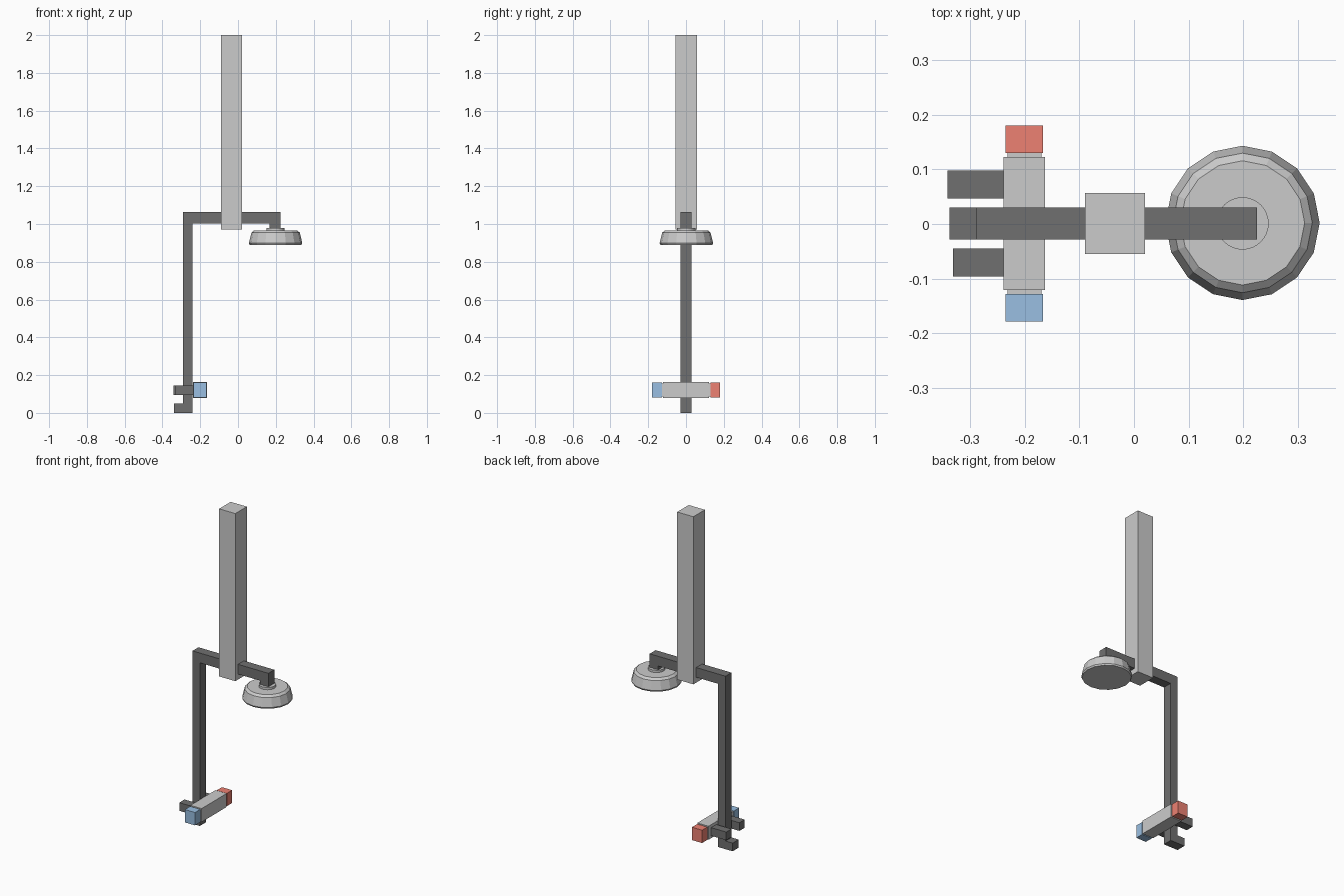
import bpy, bmesh
from math import cos, sin, pi

if "Cube" in bpy.data.objects:
    bpy.data.objects.remove(bpy.data.objects["Cube"])


def finish(name, bm, mat=None):
    bmesh.ops.recalc_face_normals(bm, faces=bm.faces)
    mesh = bpy.data.meshes.new(name)
    bm.to_mesh(mesh)
    bm.free()
    obj = bpy.data.objects.new(name, mesh)
    bpy.context.collection.objects.link(obj)
    if mat:
        mesh.materials.append(mat)
    return obj


def material(name, color):
    mat = bpy.data.materials.new(name)
    mat.diffuse_color = (*color, 1)
    mat.use_nodes = True
    mat.node_tree.nodes["Principled BSDF"].inputs["Base Color"].default_value = mat.diffuse_color
    return mat


def box(name, xs, ys, zs, mat=None):
    bm = bmesh.new()
    bmesh.ops.create_cube(bm, size=1)
    for v in bm.verts:
        for i, (lo, hi) in enumerate((xs, ys, zs)):
            v.co[i] = hi if v.co[i] > 0 else lo
    return finish(name, bm, mat)


def lathe(name, profile, cx, cy, sides=16):
    bm = bmesh.new()
    rings = [[bm.verts.new((cx + r * cos(2 * pi * i / sides),
                            cy + r * sin(2 * pi * i / sides), z))
              for i in range(sides)] for r, z in profile]
    for a, b in zip(rings, rings[1:]):
        for i in range(sides):
            j = (i + 1) % sides
            bm.faces.new((a[i], a[j], b[j], b[i]))
    bm.faces.new(rings[0])
    bm.faces.new(rings[-1])
    return finish(name, bm)


dark = material("dark_metal", (0.16, 0.16, 0.16))
red = material("hot_red", (0.85, 0.22, 0.17))
blue = material("cold_blue", (0.32, 0.52, 0.76))

# Bent riser pipe: foot, upright, overhead arm and short drop in one profile
outline = [(-0.338, 0), (-0.24, 0), (-0.24, 1.003), (0.168, 1.003),
           (0.168, 0.978), (0.226, 0.978), (0.226, 1.063), (-0.29, 1.063),
           (-0.29, 0.05), (-0.338, 0.05)]
bm = bmesh.new()
face = bm.faces.new([bm.verts.new((x, -0.028, z)) for x, z in outline])
ext = bmesh.ops.extrude_face_region(bm, geom=[face])["geom"]
bmesh.ops.translate(bm, vec=(0, 0.058, 0),
                    verts=[g for g in ext if isinstance(g, bmesh.types.BMVert)])
finish("riser_pipe", bm, dark)

# Ceiling support post
box("support_post", (-0.09, 0.02), (-0.055, 0.057), (0.97, 2.0))

# Shower head and its neck
lathe("shower_head", [(0.137, 0.89), (0.1415, 0.899), (0.128, 0.954), (0.114, 0.966)], 0.199, 0.002)
lathe("head_neck", [(0.048, 0.96), (0.048, 0.98)], 0.199, 0.001, 32)

# Mixer valve body
box("valve_body", (-0.239, -0.163), (-0.121, 0.123), (0.08, 0.163))

# Hot and cold knobs, collars and wall inlets
for label, mat, s, x_in in (("hot", red, 1, -0.342), ("cold", blue, -1, -0.332)):
    span = lambda a, b: tuple(sorted((0.001 + s * a, 0.001 + s * b)))
    box(label + "_collar", (-0.232, -0.17), span(0.12, 0.131), (0.087, 0.156))
    box(label + "_knob", (-0.236, -0.167), span(0.129, 0.18), (0.081, 0.16), mat)
    box(label + "_inlet", (x_in, -0.23), span(0.046, 0.097), (0.095, 0.145), dark)
